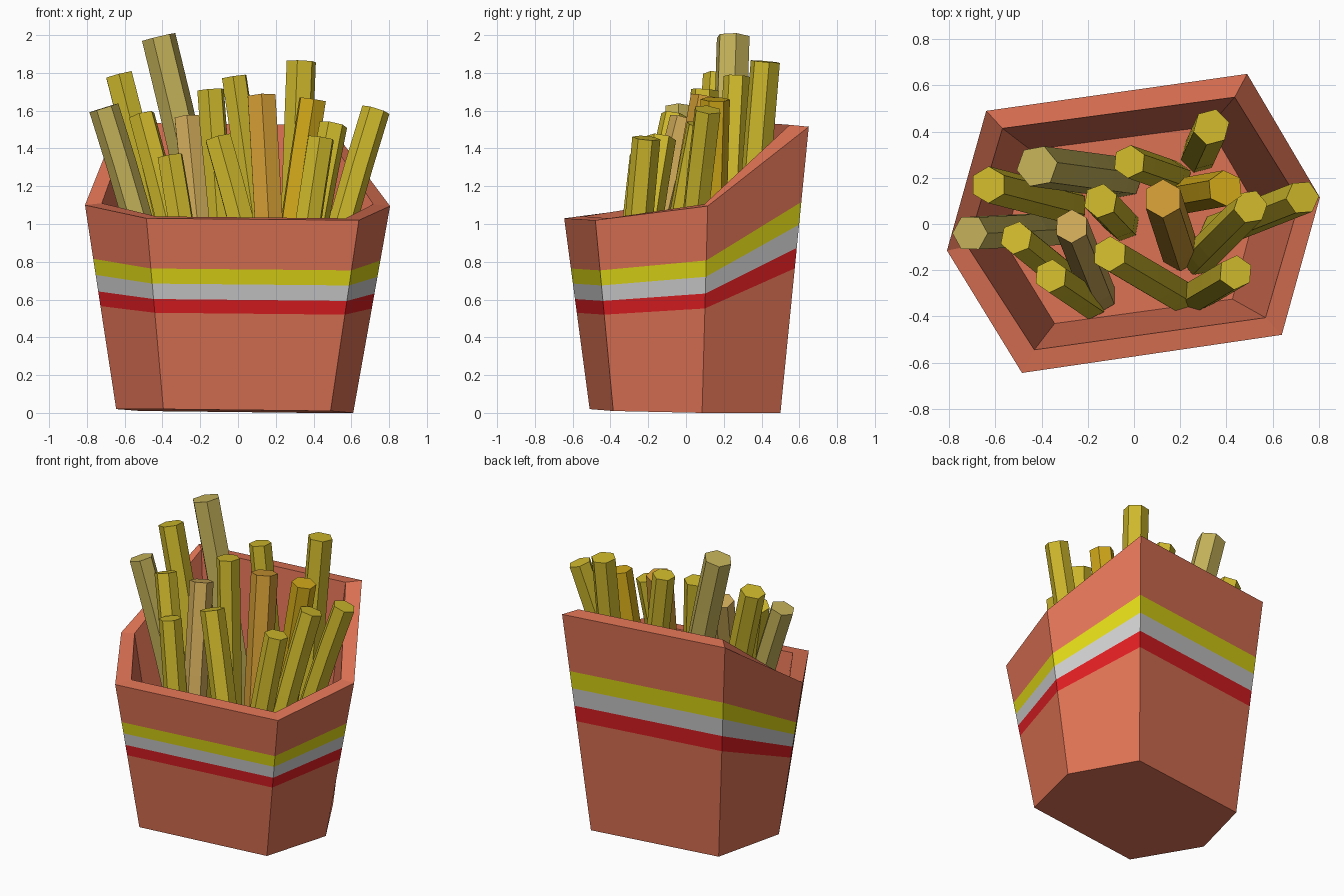
import bpy, bmesh, math
from mathutils import Vector

if "Cube" in bpy.data.objects:
    bpy.data.objects.remove(bpy.data.objects["Cube"])


def material(name, rgb):
    m = bpy.data.materials.new(name)
    m.diffuse_color = (*rgb, 1)
    m.use_nodes = True
    m.node_tree.nodes["Principled BSDF"].inputs["Base Color"].default_value = m.diffuse_color
    return m


def make_object(name, bm, mats):
    bmesh.ops.recalc_face_normals(bm, faces=bm.faces)
    me = bpy.data.meshes.new(name)
    bm.to_mesh(me)
    bm.free()
    for m in mats:
        me.materials.append(m)
    ob = bpy.data.objects.new(name, me)
    bpy.context.collection.objects.link(ob)
    return ob


def loft(bm, rings, mat_ids):
    # Skin consecutive rings with quads and cap both ends
    loops = [[bm.verts.new(p) for p in r] for r in rings]
    n = len(loops[0])
    for a, b, mi in zip(loops, loops[1:], mat_ids):
        for i in range(n):
            j = (i + 1) % n
            bm.faces.new((a[i], a[j], b[j], b[i])).material_index = mi
    bm.faces.new(loops[0][::-1])
    bm.faces.new(loops[-1])


# Carton: hexagonal tapered cup with raised back and stripes
bottom = [Vector(p) for p in ((-.645, -.09, .02), (-.395, -.51, .02), (.49, -.385, .01),
                              (.61, .085, 0), (.375, .5, 0), (-.515, .38, .01))]
top = [Vector(p) for p in ((-.81, -.115, 1.10), (-.485, -.645, 1.03), (.64, -.48, 1.02),
                           (.805, .115, 1.095), (.49, .65, 1.515), (-.64, .49, 1.525))]
inner_top = [Vector((p.x * .89, p.y * .845, p.z + .01)) for p in top]
floor = [Vector((p.x * .87, p.y * .845, .12)) for p in bottom]

rings = [[b.lerp(t, f) for b, t in zip(bottom, top)] for f in (0, .505, .577, .658, .737, 1)]
rings += [inner_top, floor]
bm = bmesh.new()
loft(bm, rings, (0, 1, 2, 3, 0, 0, 0))
make_object("carton", bm, [material("carton_red", (.73, .17, .09)),
                           material("stripe_red", (.72, .013, .016)),
                           material("stripe_white", (.58, .58, .58)),
                           material("stripe_yellow", (.72, .67, .008))])

# Fries: top x, y, z, base x, y, radius, hexagon turn, colour
yellow = material("fry_yellow", (.62, .48, .025))
gold = material("fry_gold", (.65, .40, .01))
orange = material("fry_orange", (.64, .33, .035))
pale = material("fry_pale", (.55, .44, .10))
tan = material("fry_tan", (.62, .40, .10))
fries = [
    (-.71, -.04, 1.615, -.33, -.02, .08, 0, pale),
    (-.63, .17, 1.79, -.28, .08, .08, 30, yellow),
    (-.42, .25, 1.99, -.05, .20, .092, 10, pale),
    (-.51, -.06, 1.575, -.19, -.32, .073, 20, yellow),
    (-.36, -.225, 1.36, -.19, -.34, .073, 25, yellow),
    (-.27, -.01, 1.56, -.15, -.31, .075, 30, tan),
    (-.145, .10, 1.71, -.05, .0, .075, 20, yellow),
    (-.02, .27, 1.78, .18, .2, .072, 25, yellow),
    (-.105, -.13, 1.455, .2, -.31, .078, 30, yellow),
    (.125, .11, 1.675, .2, -.12, .085, 30, orange),
    (.335, .42, 1.86, .28, .3, .08, 15, yellow),
    (.395, .155, 1.66, .2, .12, .078, 35, gold),
    (.505, .075, 1.525, .28, -.15, .075, 10, yellow),
    (.73, .115, 1.605, .36, -.03, .075, 5, yellow),
    (.44, -.21, 1.455, .27, -.31, .075, 25, yellow),
]
for k, (x, y, z, bx, by, r, turn, mat) in enumerate(fries):
    base, tip = Vector((bx, by, .13)), Vector((x, y, z))
    # Gently bent centre line, with each ring square to it
    path = []
    for i in range(6):
        t = i / 5
        p = base.lerp(tip, t)
        q = base.lerp(tip, t ** 1.25)
        path.append(Vector((q.x, q.y, p.z)))
    rings = []
    for i, p in enumerate(path):
        d = (path[min(i + 1, 5)] - path[max(i - 1, 0)]).normalized()
        rot = Vector((0, 0, 1)).rotation_difference(d)
        rings.append([p + rot @ Vector((r * math.cos(a), r * math.sin(a), 0))
                      for a in (math.radians(turn + 60 * s) for s in range(6))])
    bm = bmesh.new()
    loft(bm, rings, [0] * 5)
    make_object(f"fry_{k + 1:02d}", bm, [mat])
